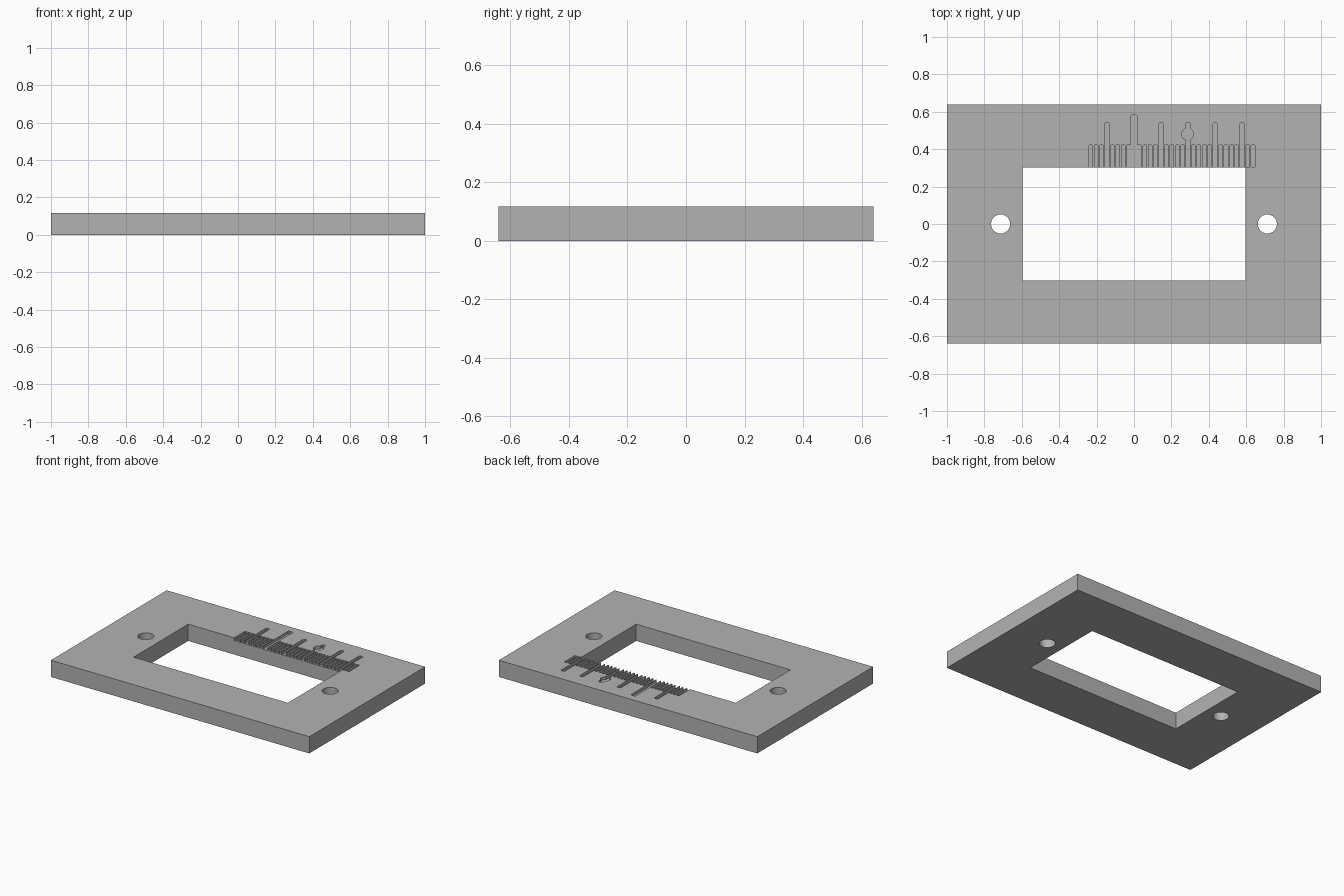
import bpy, bmesh, math

cube = bpy.data.objects.get("Cube")
if cube:
    bpy.data.objects.remove(cube, do_unlink=True)

THICK = 0.117
DEPTH = 0.02          # engraving depth
WIN_X, WIN_Y = 0.597, 0.302

grey = bpy.data.materials.new("plain grey")
grey.use_nodes = True
colour = (0.45, 0.45, 0.45, 1)
grey.diffuse_color = colour
grey.node_tree.nodes["Principled BSDF"].inputs["Base Color"].default_value = colour


def prism(bm, outline, z0, z1):
    """Extrude a counter-clockwise outline from z0 to z1."""
    low = [bm.verts.new((x, y, z0)) for x, y in outline]
    high = [bm.verts.new((x, y, z1)) for x, y in outline]
    bm.faces.new(low[::-1])
    bm.faces.new(high)
    n = len(outline)
    for i in range(n):
        j = (i + 1) % n
        bm.faces.new((low[i], low[j], high[j], high[i]))


def rect(x0, y0, x1, y1):
    return [(x0, y0), (x1, y0), (x1, y1), (x0, y1)]


def circle(cx, cy, r, n):
    return [(cx + r * math.cos(i * math.tau / n), cy + r * math.sin(i * math.tau / n))
            for i in range(n)]


def slot(x, y0, y1, width):
    """Straight groove with a softly rounded far end."""
    h, c = width / 2, width / 5
    return [(x - h, y0), (x + h, y0), (x + h, y1 - c), (x + h - c, y1),
            (x - h + c, y1), (x - h, y1 - c)]


def make(name, shapes, z0, z1):
    bm = bmesh.new()
    for outline in shapes:
        prism(bm, outline, z0, z1)
    mesh = bpy.data.meshes.new(name)
    bm.to_mesh(mesh)
    bm.free()
    mesh.materials.append(grey)
    obj = bpy.data.objects.new(name, mesh)
    bpy.context.collection.objects.link(obj)
    return obj


# Flat plate
plate = make("frame_plate", [rect(-1, -0.64, 1, 0.64)], 0, THICK)

# Through openings: window and two screw holes
openings = [rect(-WIN_X, -WIN_Y, WIN_X, WIN_Y)]
openings += [circle(side * 0.713, 0, 0.051, 48) for side in (-1, 1)]
opening_cutter = make("opening_cutter", openings, -0.1, 0.3)

# Engraved scale: zero mark, long marks every fifth, short marks between
marks = []
for i in range(-8, 23):
    x = i * 0.0289
    start = 0.28 if x < 0.59 else 0.304
    if i == 0:
        marks.append(slot(x, start, 0.585, 0.036))
    elif i % 5 == 0:
        marks.append(slot(x, start, 0.54, 0.028))
    else:
        marks.append(slot(x, start, 0.423, 0.02))
marks.append(circle(10 * 0.0289 - 0.003, 0.481, 0.032, 16))
scale_cutter = make("scale_cutter", marks, THICK - DEPTH, 0.2)

# Cut everything out of the plate
bpy.context.view_layer.objects.active = plate
for cutter in (opening_cutter, scale_cutter):
    mod = plate.modifiers.new(cutter.name, "BOOLEAN")
    mod.operation = "DIFFERENCE"
    mod.solver = "EXACT"
    mod.use_self = True
    mod.object = cutter
    bpy.ops.object.modifier_apply(modifier=mod.name)
    bpy.data.objects.remove(cutter, do_unlink=True)

bpy.ops.object.select_all(action="DESELECT")
plate.select_set(True)
bpy.ops.object.shade_smooth_by_angle(angle=math.radians(20))
